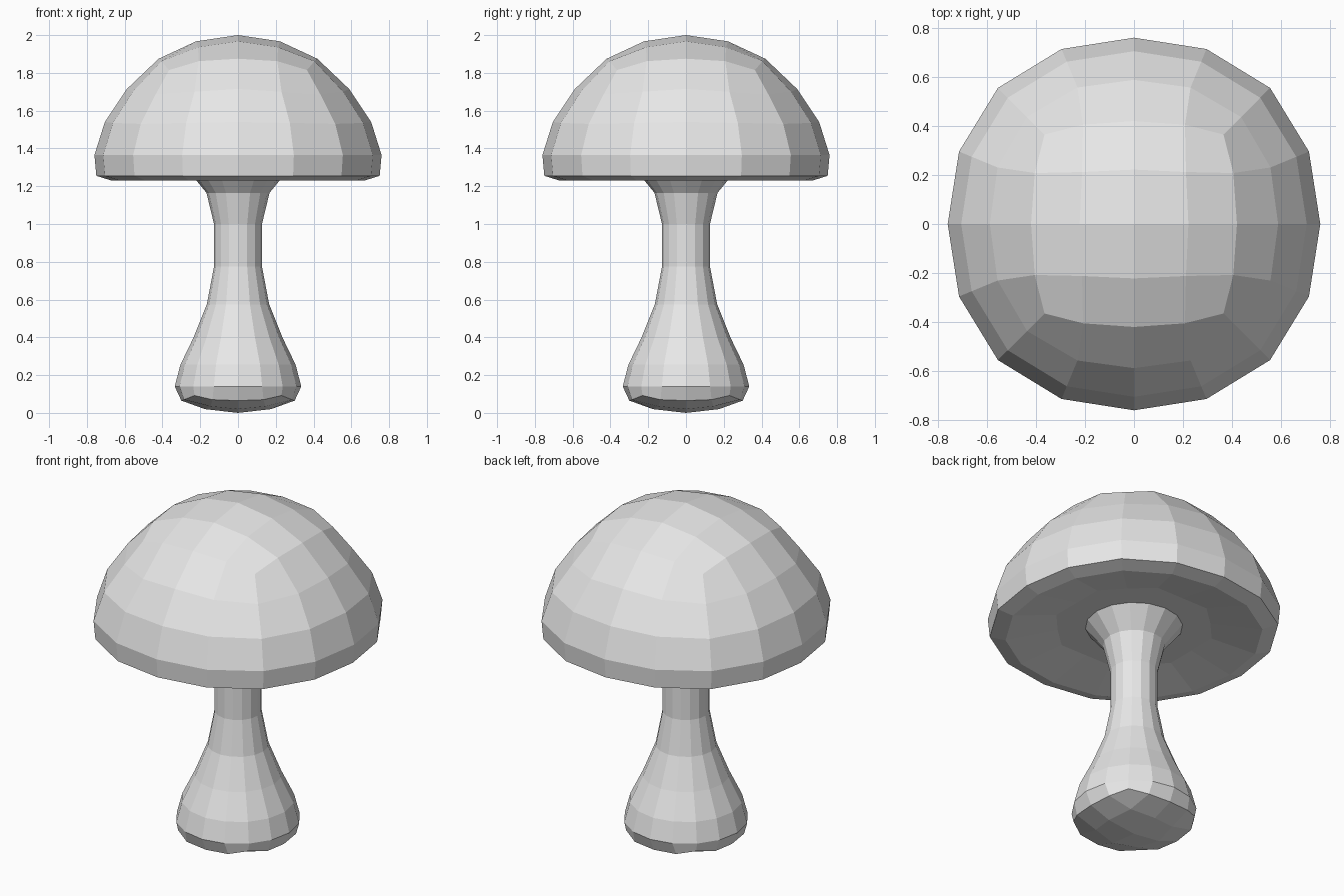
import bpy, bmesh, math

cube = bpy.data.objects.get("Cube")
if cube:
    bpy.data.objects.remove(cube, do_unlink=True)

grey = bpy.data.materials.new("plain grey")
grey.use_nodes = True
grey.diffuse_color = (0.8, 0.8, 0.8, 1)
grey.node_tree.nodes["Principled BSDF"].inputs["Base Color"].default_value = (0.8, 0.8, 0.8, 1)

# Outline of a 4 x 4 grid, anticlockwise from the +x middle (16 points)
OUTLINE = ([(2, j) for j in range(0, 3)] + [(i, 2) for i in range(1, -3, -1)]
           + [(-2, j) for j in range(1, -3, -1)] + [(i, -2) for i in range(-1, 3)] + [(2, -1)])


def add_grid(bm, table, flip):
    """4 x 4 quad patch; table maps (larger, smaller) index to (far, near, z)."""
    v = {}
    for i in range(-2, 3):
        for j in range(-2, 3):
            a, b = abs(i), abs(j)
            far, near, z = table[max(a, b), min(a, b)]
            x, y = (far, near) if a >= b else (near, far)
            v[i, j] = bm.verts.new((math.copysign(x, i), math.copysign(y, j), z))
    for i in range(-2, 2):
        for j in range(-2, 2):
            q = [v[i, j], v[i + 1, j], v[i + 1, j + 1], v[i, j + 1]]
            bm.faces.new(q[::-1] if flip else q)
    return [v[k] for k in OUTLINE]


def add_ring(bm, radius, z, square=0.0, drop=0.0):
    """16-sided ring, slightly squared, with diagonals lowered by drop."""
    ring = []
    for k in range(16):
        t = k * math.pi / 8
        s = (1 - math.cos(4 * t)) / 2
        r = radius * (1 + square * s)
        ring.append(bm.verts.new((r * math.cos(t), r * math.sin(t), z - drop * s)))
    return ring


def bridge(bm, rings):
    for lower, upper in zip(rings, rings[1:]):
        for k in range(16):
            n = (k + 1) % 16
            bm.faces.new((lower[k], lower[n], upper[n], upper[k]))


def finish(bm, name):
    bmesh.ops.recalc_face_normals(bm, faces=bm.faces)
    mesh = bpy.data.meshes.new(name)
    bm.to_mesh(mesh)
    bm.free()
    mesh.materials.append(grey)
    bpy.context.collection.objects.link(bpy.data.objects.new(name, mesh))


# Cap: hollowed underside, rim, and dome closed by a quad patch
bm = bmesh.new()
under = {(m, n): (0.2 * m * (0.72 if m == n else 1), 0.085 * m * n, 1.28)
         for m in range(3) for n in range(m + 1)}
for m in (1, 2):
    under[m, m] = (0.145 * m, 0.145 * m, 1.28)
rings = [add_grid(bm, under, True)]
for spec in [(0.67, 1.23, 0.03), (0.75, 1.255, 0.033), (0.76, 1.365, 0.033),
             (0.705, 1.54, 0.033, 0.01), (0.588, 1.715, 0.05, 0.03)]:
    rings.append(add_ring(bm, *spec))
rings.append(add_grid(bm, {
    (0, 0): (0, 0, 2.0), (1, 0): (0.222, 0, 1.967), (1, 1): (0.212, 0.212, 1.936),
    (2, 0): (0.42, 0, 1.875), (2, 1): (0.405, 0.208, 1.862), (2, 2): (0.365, 0.365, 1.815)}, False))
bridge(bm, rings)
finish(bm, "cap")

# Stem: rounded bulb foot, narrow waist, flared top
bm = bmesh.new()
rings = [add_grid(bm, {
    (0, 0): (0, 0, 0), (1, 0): (0.175, 0, 0.02), (1, 1): (0.145, 0.145, 0.035),
    (2, 0): (0.30, 0, 0.065), (2, 1): (0.285, 0.135, 0.07), (2, 2): (0.23, 0.23, 0.092)}, True)]
for radius, z in [(0.335, 0.14), (0.305, 0.255), (0.235, 0.4), (0.165, 0.575),
                  (0.127, 0.775), (0.127, 1.0), (0.167, 1.165), (0.265, 1.285)]:
    rings.append(add_ring(bm, radius, z))
bridge(bm, rings)
bm.faces.new(rings[-1])
finish(bm, "stem")
